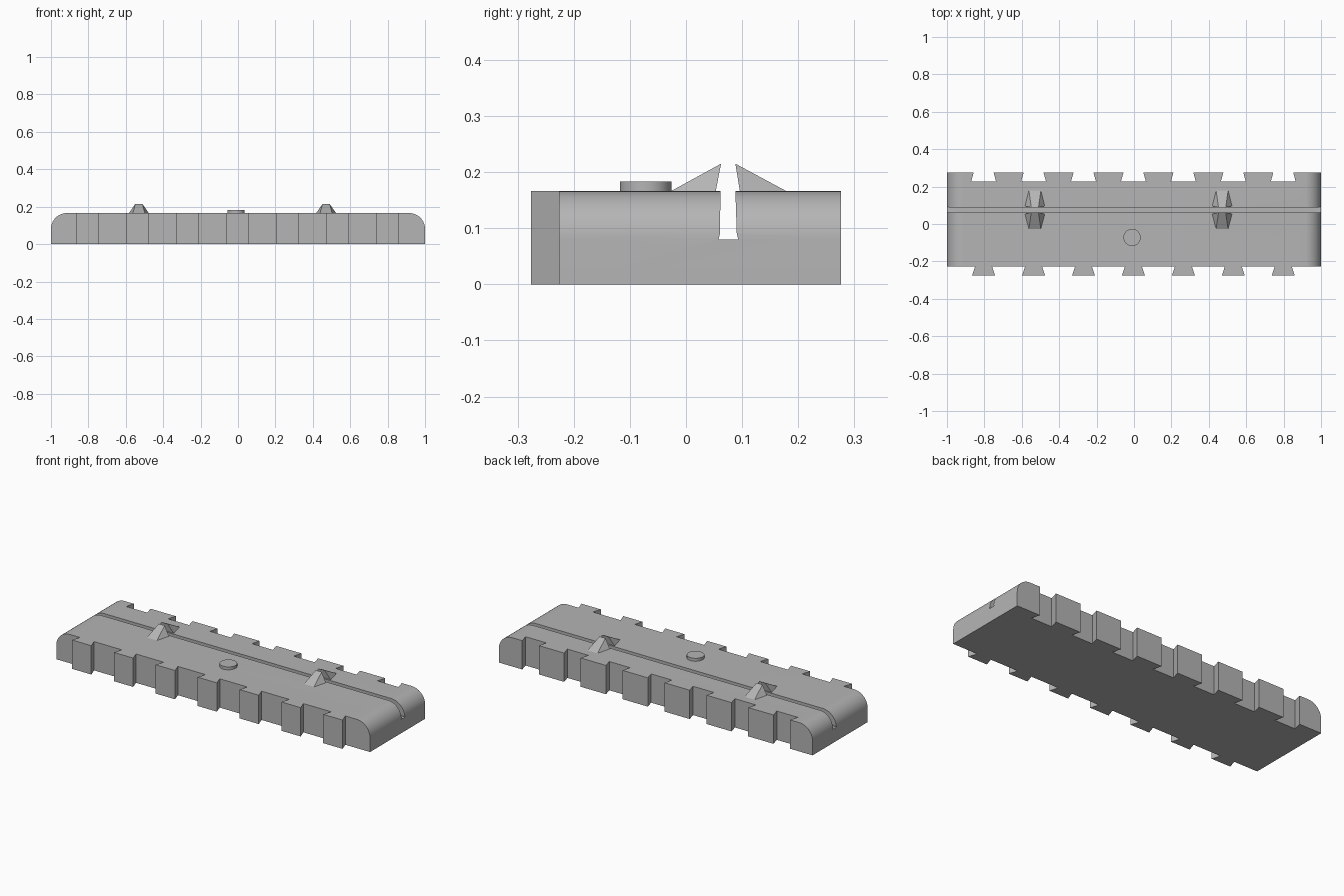
import bpy, bmesh
from mathutils import Vector

cube = bpy.data.objects.get("Cube")
if cube:
    bpy.data.objects.remove(cube, do_unlink=True)

# One grey plastic for everything
GREY = (0.46, 0.46, 0.46, 1)
mat = bpy.data.materials.new("grey plastic")
mat.use_nodes = True
mat.diffuse_color = GREY
bsdf = mat.node_tree.nodes["Principled BSDF"]
bsdf.inputs["Base Color"].default_value = GREY
bsdf.inputs["Roughness"].default_value = 0.6

TOP = 0.166                      # height of the deck
FRONT, BACK = -0.226, 0.276      # deck edges in y
DEPTH = 0.05                     # dovetail depth
CENTRES = [-0.003 + 0.267 * k for k in range(-3, 4)]


def finish(bm, name):
    bmesh.ops.recalc_face_normals(bm, faces=bm.faces)
    me = bpy.data.meshes.new(name)
    bm.to_mesh(me)
    bm.free()
    ob = bpy.data.objects.new(name, me)
    bpy.context.collection.objects.link(ob)
    me.materials.append(mat)
    return ob


def prism(points, offset):
    """Extrude a closed outline by the given offset."""
    bm = bmesh.new()
    face = bm.faces.new([bm.verts.new(p) for p in points])
    ext = bmesh.ops.extrude_face_region(bm, geom=[face])
    verts = [g for g in ext["geom"] if isinstance(g, bmesh.types.BMVert)]
    bmesh.ops.translate(bm, vec=Vector(offset), verts=verts)
    bmesh.ops.recalc_face_normals(bm, faces=bm.faces)
    return bm


# Deck outline: dovetail tabs along the front, matching sockets along the back
outline = [(-1, FRONT, 0)]
for c in CENTRES:
    outline += [(c - 0.045, FRONT, 0), (c - 0.0615, FRONT - DEPTH, 0),
                (c + 0.0615, FRONT - DEPTH, 0), (c + 0.045, FRONT, 0)]
outline += [(1, FRONT, 0), (1, BACK, 0)]
for c in reversed(CENTRES):
    outline += [(c + 0.053, BACK, 0), (c + 0.067, BACK - DEPTH, 0),
                (c - 0.067, BACK - DEPTH, 0), (c - 0.053, BACK, 0)]
outline.append((-1, BACK, 0))
bm = prism(outline, (0, 0, TOP))

# Round the top edge of both ends
ends = [e for e in bm.edges
        if all(abs(v.co.x) > 0.999 and v.co.z > 0.1 for v in e.verts)]
bmesh.ops.bevel(bm, geom=ends, offset=0.085, segments=14, profile=0.5,
                affect='EDGES', clamp_overlap=False)
deck = finish(bm, "deck")

# Lengthwise slot, wider at its floor, cut right through both ends
slot = [(-1.1, 0.058, 0.08), (-1.1, 0.093, 0.08), (-1.1, 0.0905, 0.09),
        (-1.1, 0.0872, 0.19), (-1.1, 0.0618, 0.19), (-1.1, 0.0605, 0.09)]
cutter = finish(prism(slot, (2.2, 0, 0)), "slot_cutter")
cutter.hide_render = True
mod = deck.modifiers.new("slot", 'BOOLEAN')
mod.operation = 'DIFFERENCE'
mod.solver = 'EXACT'
mod.object = cutter
bpy.context.view_layer.objects.active = deck
bpy.ops.object.modifier_apply(modifier=mod.name)
bpy.data.objects.remove(cutter, do_unlink=True)

bpy.ops.object.select_all(action='DESELECT')
deck.select_set(True)
bpy.ops.object.shade_smooth_by_angle(angle=0.5)


# Clip wedges leaning over the slot: near base, far base and a short ridge
def clip(name, cx, near, far, tip):
    bm = bmesh.new()
    rows = ((0.053, near, TOP), (0.032, far, TOP), (0.019, tip, 0.215))
    pts = [bm.verts.new((cx + s * w, y, z)) for w, y, z in rows for s in (-1, 1)]
    bmesh.ops.convex_hull(bm, input=pts)
    bmesh.ops.dissolve_limit(bm, angle_limit=0.01, verts=bm.verts, edges=bm.edges)
    finish(bm, name)


for side, cx in (("right", -0.53), ("left", 0.471)):
    clip("front_clip_" + side, cx, 0.053, -0.027, 0.0625)
    clip("back_clip_" + side, cx, 0.096, 0.179, 0.088)

# Plain round boss on the deck
bm = bmesh.new()
bmesh.ops.create_cone(bm, cap_ends=True, segments=40, radius1=0.046,
                      radius2=0.046, depth=0.022)
bmesh.ops.translate(bm, vec=(-0.0105, -0.072, 0.172), verts=bm.verts)
boss = finish(bm, "round_boss")
bpy.ops.object.select_all(action='DESELECT')
boss.select_set(True)
bpy.context.view_layer.objects.active = boss
bpy.ops.object.shade_smooth_by_angle(angle=0.5)
